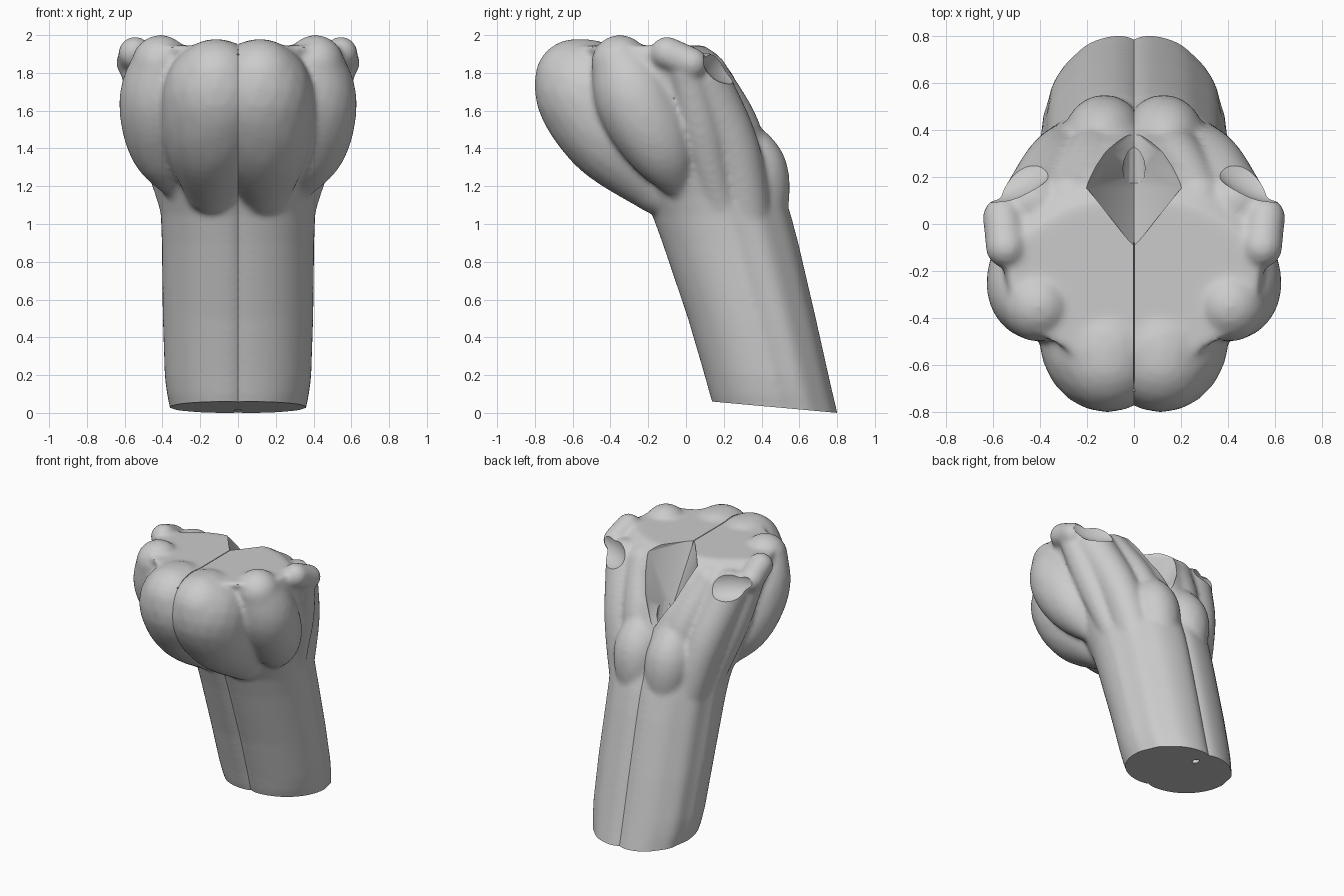
import bpy, bmesh
from math import sin, cos, pi
from mathutils import Vector, Matrix

if "Cube" in bpy.data.objects:
    bpy.data.objects.remove(bpy.data.objects["Cube"])

verts, faces = [], []          # raw geometry of the body before fusing


def unit_ball(subdivisions):
    b = bmesh.new()
    bmesh.ops.create_icosphere(b, subdivisions=subdivisions, radius=1)
    return b


tb = unit_ball(3)
BALL_V = [v.co.copy() for v in tb.verts]
BALL_F = [[v.index for v in f.verts] for f in tb.faces]
tb.free()


def blob(*nodes, steps=8):
    """Fused tapering lobe: spheres swept along a spline of (x, y, z, radius) nodes."""
    p = [Vector(q) for q in nodes]
    p = [2 * p[0] - p[1]] + p + [2 * p[-1] - p[-2]]
    for a, b, c, d in zip(p, p[1:], p[2:], p[3:]):
        for i in range(steps):
            t = i / (steps - 1)
            q = 0.5 * (2 * b + (c - a) * t + (2 * a - 5 * b + 4 * c - d) * t ** 2
                       + (3 * b - a - 3 * c + d) * t ** 3)
            k = len(verts)
            verts.extend(v * q[3] + q.xyz for v in BALL_V)
            faces.extend([k + j for j in f] for f in BALL_F)


def loft(stations, n=72, c=0.06):
    """Leaning stalk half: (z, y_front, y_back, half_width) rings."""
    k = len(verts)
    for z, yf, yb, w in stations:
        for i in range(n):
            a = 2 * pi * i / n
            rip = 1 + (0.02 * cos(11 * a) if 0 < a < pi / 2 else 0)
            x = c + (w - c) * cos(a) * rip if cos(a) > 0 else c + 0.2 * cos(a)
            verts.append(Vector((x, (yf + yb) / 2 + (yb - yf) / 2 * sin(a), z)))
    for s in range(len(stations) - 1):
        for i in range(n):
            j, r = (i + 1) % n, k + s * n
            faces.append([r + i, r + j, r + n + j, r + n + i])
    faces.append([k + i for i in range(n)][::-1])
    faces.append([len(verts) - n + i for i in range(n)])


def new_object(name, me):
    ob = bpy.data.objects.new(name, me)
    bpy.context.collection.objects.link(ob)
    return ob


def from_bmesh(name, b):
    me = bpy.data.meshes.new(name)
    b.to_mesh(me)
    b.free()
    return new_object(name, me)


def hull(name, pts):
    b = bmesh.new()
    for p in pts:
        b.verts.new(p)
    bmesh.ops.convex_hull(b, input=b.verts)
    bmesh.ops.recalc_face_normals(b, faces=b.faces)
    return from_bmesh(name, b)


# stalk and core
loft([(-0.15, 0.20, 0.835, 0.33), (0.03, 0.148, 0.795, 0.36), (0.1, 0.125, 0.778, 0.375),
      (0.2, 0.098, 0.755, 0.387), (0.5, 0.01, 0.688, 0.397), (0.9, -0.125, 0.595, 0.402),
      (1.05, -0.18, 0.555, 0.408), (1.15, -0.23, 0.52, 0.42),
      (1.4, -0.36, 0.43, 0.475), (1.6, -0.46, 0.35, 0.53), (1.8, -0.52, 0.25, 0.56),
      (1.9, -0.56, 0.18, 0.55), (1.945, -0.58, 0.10, 0.53)])
# front lobe
blob((0.115, -0.585, 1.765, 0.216), (0.115, -0.5, 1.67, 0.287), (0.13, -0.37, 1.47, 0.265),
     (0.14, -0.15, 1.2, 0.15))
# side lobe
blob((0.41, -0.35, 1.85, 0.152), (0.413, -0.26, 1.65, 0.217), (0.395, -0.14, 1.42, 0.185),
     (0.335, -0.04, 1.2, 0.07))
# small upper lobe and the ridge falling from it
blob((0.545, -0.1, 1.905, 0.088), (0.56, 0.03, 1.85, 0.085))
blob((0.53, 0.0, 1.8, 0.09), (0.44, 0.08, 1.5, 0.11), (0.35, 0.17, 1.15, 0.085),
     (0.28, 0.27, 0.85, 0.07), steps=12)
# rear shoulder ridges
blob((0.43, 0.09, 1.77, 0.14), (0.33, 0.25, 1.4, 0.14), (0.24, 0.33, 1.0, 0.13),
     (0.2, 0.38, 0.75, 0.1), steps=11)
blob((0.27, 0.1, 1.79, 0.125), (0.18, 0.27, 1.5, 0.125), (0.14, 0.36, 1.2, 0.1))
# rear bump
blob((0.14, 0.31, 1.47, 0.09), (0.13, 0.37, 1.28, 0.17), (0.12, 0.41, 1.06, 0.13),
     (0.12, 0.43, 0.9, 0.08))

me = bpy.data.meshes.new("stem_body")
me.from_pydata(verts, [], faces)
body = new_object("stem_body", me)
m = body.modifiers.new("fuse", "REMESH")
m.mode = "VOXEL"
m.voxel_size = 0.016
m = body.modifiers.new("soften", "SMOOTH")
m.factor = 0.5
m.iterations = 10

# cutters: slanted base, rear hollow, top seam, thin canal, side hollow
base = hull("base_cutter", [(x, y, z) for x in (-1, 1)
                            for y, z in ((-0.5, 0.118), (1.1, -0.027), (-0.5, -1), (1.1, -1))])
hollow = hull("hollow_cutter", [(0, -0.10, 1.955), (0, 0.40, 1.47), (0.2, 0.15, 1.9),
                                (-0.2, 0.15, 1.9), (0.1, 0.31, 1.63), (-0.1, 0.31, 1.63),
                                (0, 0.15, 1.56), (0.3, 0.3, 2.1), (-0.3, 0.3, 2.1),
                                (0, 0.6, 2.0), (0, 0.0, 2.2)])
seam = hull("seam_cutter", [(x, y, z) for y in (-0.9, -0.05)
                            for x, z in ((-0.012, 2.1), (0.012, 2.1), (0, 1.9))])
canal = hull("canal_cutter", [(r * cos(k * pi / 6), y + 1.5 * r * sin(k * pi / 6), z)
                              for y, z, r in ((0.2, 1.72, 0.05), (0.68, -0.1, 0.018))
                              for k in range(12)])
b = unit_ball(4)
bmesh.ops.transform(b, verts=b.verts, matrix=Matrix.Translation((0.5, 0.24, 1.87))
                    @ Matrix.Rotation(-0.5, 4, "Z") @ Matrix.Diagonal((0.22, 0.12, 0.13, 1)))
dimple = from_bmesh("side_hollow_cutter", b)
cutters = [base, hollow, seam, canal, dimple]
dg = bpy.context.evaluated_depsgraph_get()
for c in cutters:
    c.hide_render = True
    m = body.modifiers.new(c.name, "BOOLEAN")
    m.operation = "DIFFERENCE"
    m.solver = "EXACT"
    m.object = c

# two matching halves meeting at a seam
m = body.modifiers.new("halves", "MIRROR")
m.use_axis[0] = True
m.use_bisect_axis[0] = True
m.merge_threshold = 0.001

# bake the result and drop the cutters
dg.update()
me = bpy.data.meshes.new_from_object(body.evaluated_get(dg))
body.modifiers.clear()
body.data = me
for c in cutters:
    bpy.data.objects.remove(c)
bpy.context.view_layer.objects.active = body
body.select_set(True)
bpy.ops.object.shade_smooth_by_angle(angle=0.7)
